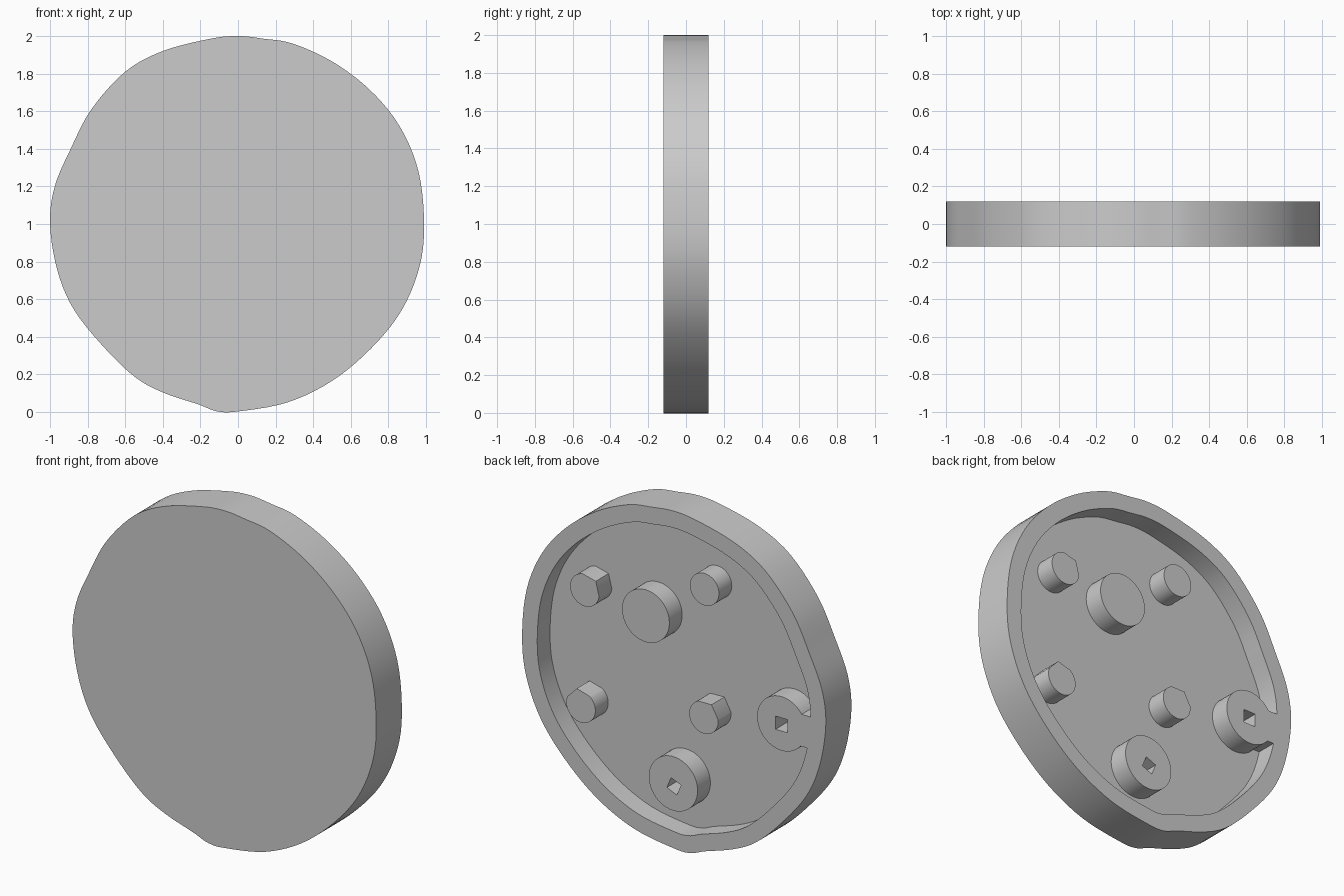
import bpy, bmesh, math
from mathutils import Vector

cube = bpy.data.objects.get("Cube")
if cube:
    bpy.data.objects.remove(cube, do_unlink=True)

grey = bpy.data.materials.new("plain_grey")
grey.use_nodes = True
colour = (0.6, 0.6, 0.6, 1)
grey.diffuse_color = colour
grey.node_tree.nodes["Principled BSDF"].inputs["Base Color"].default_value = colour

FRONT, FLOOR, BACK = -0.12, 0.0, 0.12
ROOT = -0.02  # how far raised parts sink into the plate


def smooth_loop(points, steps=5):
    """Closed Catmull-Rom curve through the points."""
    out, n = [], len(points)
    pts = [Vector(p) for p in points]
    for i in range(n):
        a, b, c, d = (pts[(i + k) % n] for k in (-1, 0, 1, 2))
        for s in range(steps):
            t = s / steps
            out.append(0.5 * (2 * b + (c - a) * t + (2 * a - 5 * b + 4 * c - d) * t ** 2
                              + (3 * b - a - 3 * c + d) * t ** 3))
    return out


def circle(x, z, r, n=48):
    return [Vector((x + r * math.cos(math.tau * i / n), z + r * math.sin(math.tau * i / n)))
            for i in range(n)]


def square(x, z, r, turn, n=48):
    """Square sampled at the same angles as circle(), corners at radius r."""
    out = []
    for i in range(n):
        a = math.tau * i / n
        off = (a - turn) % (math.pi / 2) - math.pi / 4
        d = r * math.cos(math.pi / 4) / math.cos(off)
        out.append(Vector((x + d * math.cos(a), z + d * math.sin(a))))
    return out


def loft(name, rings):
    """Solid through (outline, y) rings, capped at both ends."""
    bm = bmesh.new()
    loops = [[bm.verts.new((p.x, y, p.y)) for p in outline] for outline, y in rings]
    for lo, hi in zip(loops, loops[1:]):
        n = len(lo)
        for i in range(n):
            j = (i + 1) % n
            bm.faces.new((lo[i], lo[j], hi[j], hi[i]))
    bm.faces.new(loops[0])
    bm.faces.new(loops[-1])
    bmesh.ops.recalc_face_normals(bm, faces=bm.faces)
    mesh = bpy.data.meshes.new(name)
    bm.to_mesh(mesh)
    bm.free()
    mesh.materials.append(grey)
    obj = bpy.data.objects.new(name, mesh)
    bpy.context.collection.objects.link(obj)
    bpy.ops.object.select_all(action="DESELECT")
    obj.select_set(True)
    bpy.context.view_layer.objects.active = obj
    bpy.ops.object.shade_smooth_by_angle(angle=math.radians(30))
    return obj


# Shallow round cover: plate with a raised rim at the back
outline = smooth_loop([
    (0, 2), (0.14, 1.985), (0.29, 1.96), (0.5, 1.865), (0.7, 1.715), (0.86, 1.52),
    (0.96, 1.28), (0.99, 1), (0.965, 0.77), (0.87, 0.54), (0.71, 0.34), (0.5, 0.165),
    (0.26, 0.05), (0, 0.003), (-0.11, 0.003), (-0.21, 0.04), (-0.39, 0.1), (-0.54, 0.18),
    (-0.7, 0.33), (-0.87, 0.54), (-0.96, 0.75), (-1, 1), (-0.975, 1.2), (-0.89, 1.4),
    (-0.78, 1.61), (-0.6, 1.81), (-0.4, 1.92), (-0.15, 1.985)])
centre = Vector((0, 1))
inner = [centre + (p - centre) * 0.9 for p in outline]
loft("cover", [(outline, FRONT), (outline, BACK), (inner, BACK), (inner, FLOOR)])

# Large solid boss
loft("large_boss", [(circle(0.18, 1.33, 0.155), ROOT), (circle(0.18, 1.33, 0.155), BACK)])

# Bosses with a small square hole
for name, x, z, hx, hz, hr, turn in (
        ("side_socket", -0.71, 0.93, -0.71, 0.925, 0.055, math.pi / 4),
        ("lower_socket", 0, 0.385, -0.005, 0.37, 0.05, math.radians(67.5))):
    ring, hole = circle(x, z, 0.16), square(hx, hz, hr, turn)
    loft(name, [(ring, ROOT), (ring, BACK), (hole, BACK), (hole, FLOOR)])

# Web joining the side socket to the rim
web = [Vector(p) for p in ((-0.83, 0.83), (-0.83, 1.02), (-0.905, 1.02), (-0.905, 0.83))]
loft("socket_web", [(web, ROOT), (web, BACK)])

# Small pegs, some with one blunt corner (angle in degrees)
for name, x, z, corner in (
        ("upper_left_peg", 0.58, 1.375, 135),
        ("upper_right_peg", -0.205, 1.59, None),
        ("lower_left_peg", 0.605, 0.68, 75),
        ("lower_right_peg", -0.2, 0.83, 120)):
    r = 0.095
    ring = circle(x, z, r)
    if corner is not None:
        ang = math.radians(corner)
        tip = Vector((math.cos(ang), math.sin(ang)))
        mid = Vector((x, z))
        keep = [(p - mid).dot(tip) < r * 0.62 for p in ring]
        first = keep.index(False)
        ring = [p for p, k in zip(ring, keep) if k]
        ring.insert(first, mid + tip * r * 1.08)
    loft(name, [(ring, ROOT), (ring, BACK)])
